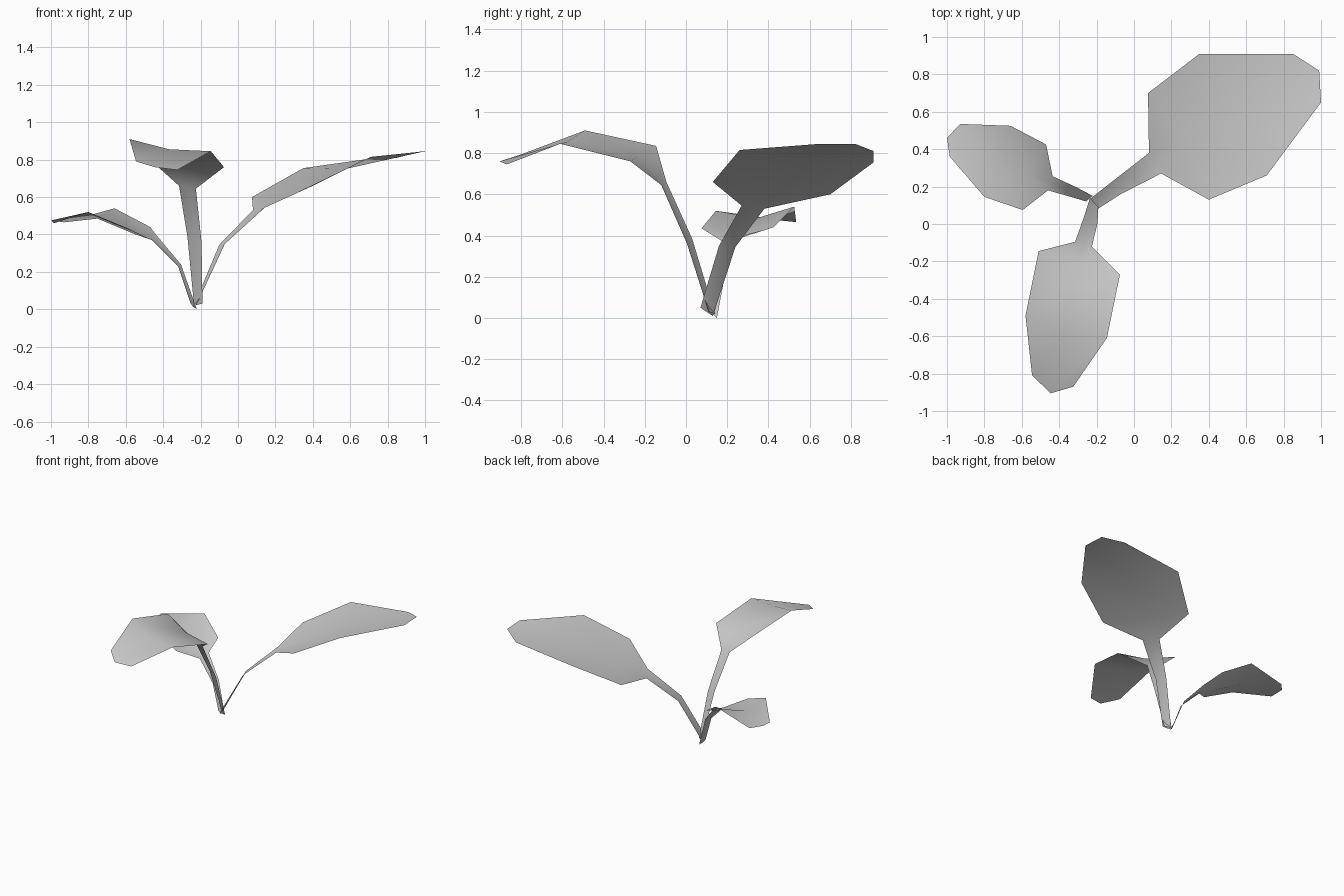
import bpy
import bmesh
from mathutils import Vector

default_cube = bpy.data.objects.get("Cube")
if default_cube:
    bpy.data.objects.remove(default_cube, do_unlink=True)

# One plain grey for the whole plant
leaf_grey = bpy.data.materials.new("leaf_grey")
leaf_grey.use_nodes = True
grey = (0.6, 0.6, 0.6, 1)
leaf_grey.diffuse_color = grey
leaf_grey.node_tree.nodes["Principled BSDF"].inputs["Base Color"].default_value = grey


def make_leaf(name, sections, tip, dip, push=0.06):
    """Loft a folded strip through pairs of edge points, closed by a pointed tip.

    The midrib sinks below each pair by dip and moves forward by push,
    both as a share of the width of that section.
    """
    bm = bmesh.new()
    tip = Vector(tip)
    rows = []
    for left, right in sections:
        left, right = Vector(left), Vector(right)
        width = (left - right).length
        middle = (left + right) / 2
        forward = (tip - middle).normalized()
        middle += forward * push * width
        middle.z -= dip * width
        rows.append([bm.verts.new(point) for point in (left, middle, right)])

    # Replace the last midrib point with the tip itself
    rows[-1][1].co = tip

    # Two quads per step, one on each side of the midrib
    for lower, upper in zip(rows, rows[1:]):
        for side in range(2):
            bm.faces.new((lower[side], lower[side + 1],
                          upper[side + 1], upper[side]))

    for face in bm.faces:
        face.smooth = True
    mesh = bpy.data.meshes.new(name)
    bm.to_mesh(mesh)
    bm.free()
    mesh.materials.append(leaf_grey)
    leaf = bpy.data.objects.new(name, mesh)
    bpy.context.collection.objects.link(leaf)
    return leaf


# Sections run from the root through the stalk and neck to the blade
make_leaf(
    "large_back_leaf",
    sections=[
        ((-.24, .13, .01), (-.21, .07, .05)),
        ((-.10, .24, .345), (-.07, .16, .35)),
        ((.08, .38, .53), (.145, .27, .545)),
        ((.075, .70, .60), (.40, .13, .66)),
        ((.35, .91, .755), (.71, .26, .815)),
        ((.85, .91, .81), (1, .65, .845)),
    ],
    tip=(.99, .82, .845),
    dip=.055,
)

make_leaf(
    "front_leaf",
    sections=[
        ((-.19, .11, .03), (-.235, .14, .02)),
        ((-.195, .005, .36), (-.27, .03, .385)),
        ((-.225, -.12, .645), (-.315, -.095, .66)),
        ((-.075, -.27, .76), (-.51, -.145, .835)),
        ((-.145, -.61, .845), (-.58, -.49, .91)),
        ((-.325, -.87, .745), (-.545, -.81, .79)),
    ],
    tip=(-.445, -.905, .76),
    dip=.03,
)

make_leaf(
    "small_side_leaf",
    sections=[
        ((-.255, .12, .035), (-.22, .15, 0)),
        ((-.32, .14, .23), (-.305, .195, .24)),
        ((-.46, .18, .37), (-.435, .255, .395)),
        ((-.595, .075, .435), (-.47, .425, .44)),
        ((-.80, .145, .52), (-.66, .525, .54)),
        ((-.985, .36, .46), (-.93, .535, .465)),
    ],
    tip=(-1, .46, .475),
    dip=.1,
)
